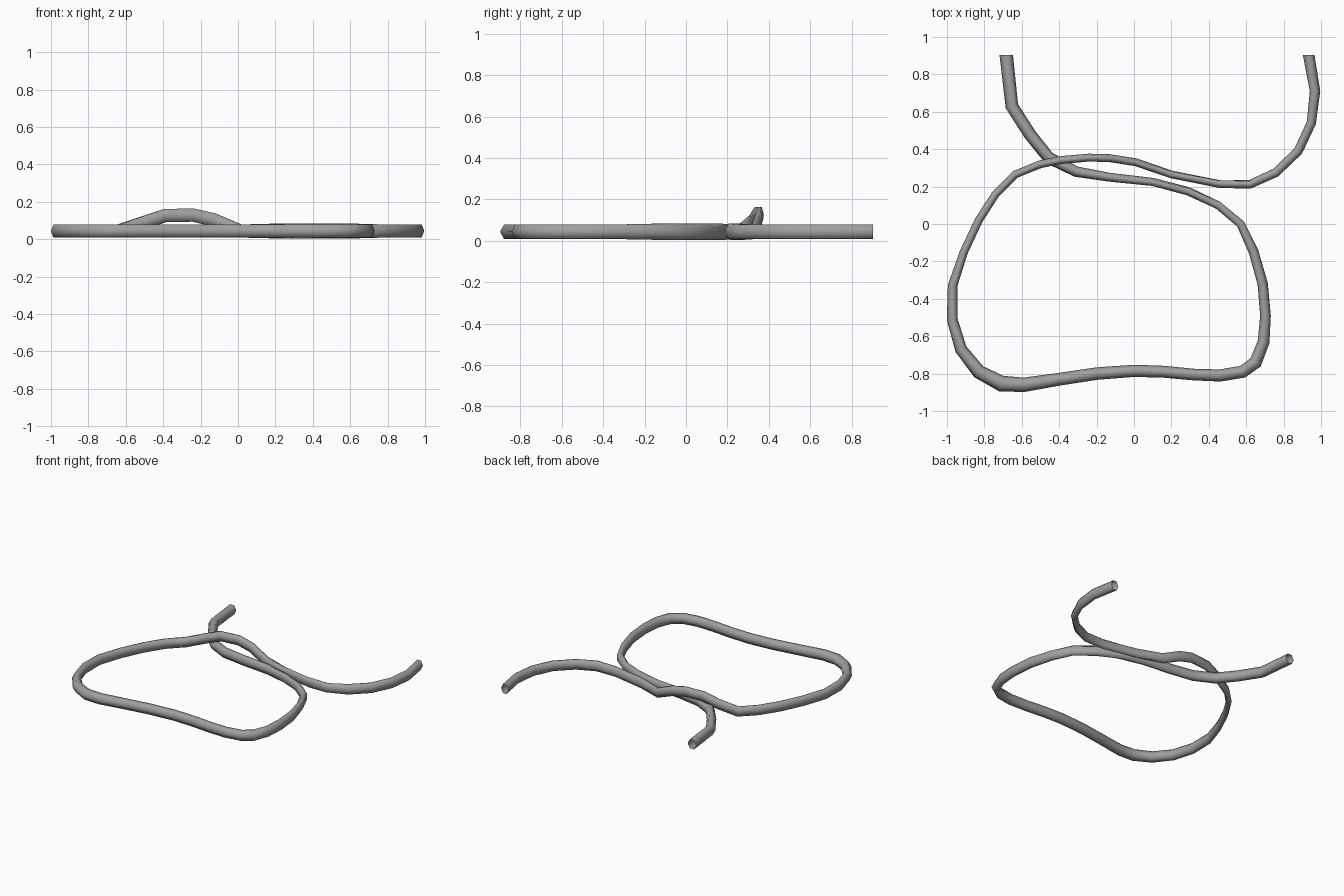
import bpy, bmesh, math
from mathutils import Vector

if "Cube" in bpy.data.objects:
    bpy.data.objects.remove(bpy.data.objects["Cube"])

SIDES = 6
R = 0.041         # cross-section radius (flat-topped hexagon)
Z = 0.045         # height of the cord's centre line

# Cord centre line in plan, one (x, y) per ring
path = [(-.683, .903), (-.653, .63), (-.557, .48), (-.457, .355), (-.31, .28), (-.13, .25),
        (.10, .225), (.29, .175), (.45, .10), (.57, 0), (.64, -.15), (.688, -.32),
        (.703, -.49), (.693, -.63), (.65, -.74), (.58, -.79), (.46, -.81), (.32, -.805),
        (.16, -.79), (0, -.785), (-.20, -.80), (-.40, -.83), (-.59, -.86), (-.71, -.853),
        (-.83, -.79), (-.925, -.67), (-.972, -.51), (-.97, -.33), (-.91, -.15), (-.83, .02),
        (-.74, .16), (-.635, .265), (-.50, .32), (-.39, .342), (-.24, .355), (-.13, .352),
        (.01, .33), (.20, .265), (.46, .213), (.62, .212), (.758, .275), (.878, .39),
        (.948, .54), (.968, .71), (.934, .903)]
# Plan width in thousandths at selected rings, interpolated between
widths = [(0, 72), (2, 67), (3, 66), (5, 47), (6, 43), (9, 52), (12, 57), (14, 70),
          (17, 62), (21, 68), (23, 86), (25, 65), (28, 44), (31, 42), (37, 42),
          (39, 48), (42, 50), (44, 62)]
# Rings lifted where the cord crosses over itself, and rings where it twists
lift = {32: .045, 33: .083, 34: .085, 35: .06}
twist = {7: 15, 8: 30, 9: 30, 10: 12, 37: 15, 38: 25, 39: 15}


def width_at(i):
    for (a, wa), (b, wb) in zip(widths, widths[1:]):
        if a <= i <= b:
            return (wa + (wb - wa) * (i - a) / (b - a)) / 1000


bm = bmesh.new()
pts = [Vector((x, y, Z + lift.get(i, 0))) for i, (x, y) in enumerate(path)]
rings = []
for i, p in enumerate(pts):
    # direction halfway between the neighbouring segments; ends cut square to y
    if i == 0:
        t = Vector((0, -1, 0))
    elif i == len(pts) - 1:
        t = Vector((0, 1, 0))
    else:
        t = (p - pts[i - 1]).normalized() + (pts[i + 1] - p).normalized()
    t.normalize()
    side = Vector((t.y, -t.x, 0)).normalized()
    up = side.cross(t)
    half = width_at(i) / 2
    ring = []
    for k in range(SIDES):
        a = 2 * math.pi * k / SIDES + math.radians(twist.get(i, 0))
        ring.append(bm.verts.new(p + side * math.cos(a) * half + up * math.sin(a) * R))
    rings.append(ring)

# Skin the rings, leaving both ends open
for a, b in zip(rings, rings[1:]):
    for k in range(SIDES):
        n = (k + 1) % SIDES
        bm.faces.new((a[k], a[n], b[n], b[k]))
bmesh.ops.recalc_face_normals(bm, faces=bm.faces)
for f in bm.faces:
    f.smooth = True

mesh = bpy.data.meshes.new("cord_loop")
bm.to_mesh(mesh)
bm.free()
cord = bpy.data.objects.new("cord_loop", mesh)
bpy.context.collection.objects.link(cord)
# Stand on the floor
cord.location.z = 0.003 - min(v.co.z for v in mesh.vertices)

# Dark grey cord
grey = bpy.data.materials.new("dark_grey")
grey.diffuse_color = (0.35, 0.35, 0.35, 1)
grey.use_nodes = True
grey.node_tree.nodes["Principled BSDF"].inputs["Base Color"].default_value = grey.diffuse_color
mesh.materials.append(grey)
